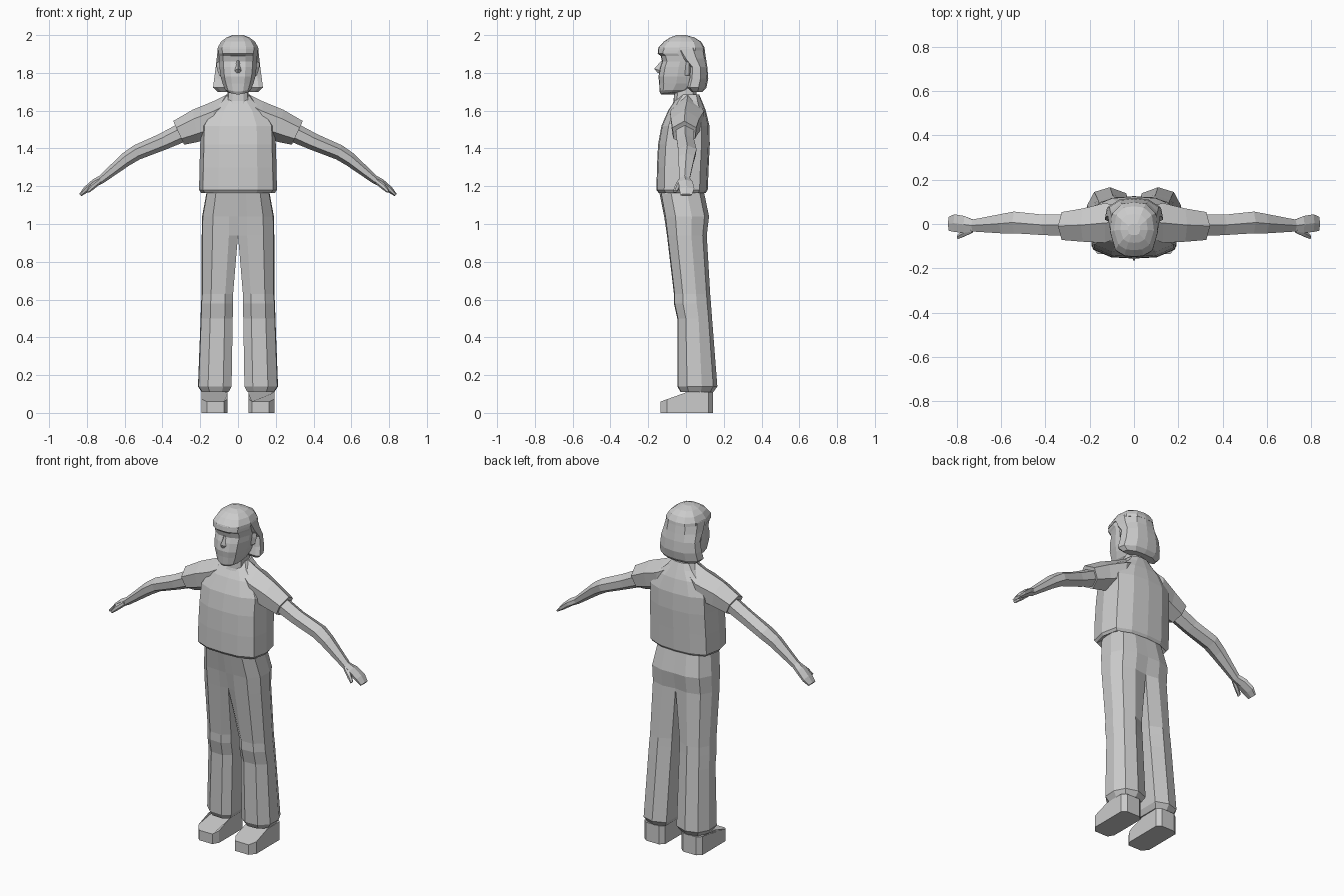
import bpy, bmesh

grey = bpy.data.materials.new("plain grey")
grey.diffuse_color = (0.6, 0.6, 0.6, 1)


def loft(name, rings, closed=True):
    """Skin a list of point rings on the +x side, cap the ends, mirror across x."""
    bm = bmesh.new()
    rows = [[bm.verts.new(p) for p in r] for r in rings]
    n = len(rows[0])
    for a, b in zip(rows, rows[1:]):
        for i in range(n if closed else n - 1):
            j = (i + 1) % n
            bm.faces.new((a[i], a[j], b[j], b[i]))
    bm.faces.new(rows[0][::-1])
    bm.faces.new(rows[-1])
    # no inner wall on the mirror plane
    inner = [f for f in bm.faces if all(abs(v.co.x) < 1e-4 for v in f.verts)]
    bmesh.ops.delete(bm, geom=inner, context='FACES')
    bmesh.ops.remove_doubles(bm, verts=bm.verts, dist=1e-4)
    bmesh.ops.recalc_face_normals(bm, faces=bm.faces)
    # make sure the half shell faces outward
    c = sum((f.normal.dot(f.calc_center_median() - rings_center(rings)) * f.calc_area()
             for f in bm.faces))
    if c < 0:
        bmesh.ops.reverse_faces(bm, faces=bm.faces)
    me = bpy.data.meshes.new(name)
    bm.to_mesh(me)
    bm.free()
    me.materials.append(grey)
    ob = bpy.data.objects.new(name, me)
    bpy.context.collection.objects.link(ob)
    m = ob.modifiers.new("mirror", 'MIRROR')
    m.use_clip = True
    return ob


def rings_center(rings):
    from mathutils import Vector
    pts = [Vector(p) for r in rings for p in r]
    return sum(pts, Vector()) / len(pts)


BODY = [(0, 0), (.5, .02), (.9, .15), (1, .48), (.9, .84), (.5, .97), (0, 1)]


def half_ring(z, w, y0, y1, tilt=0, prof=BODY):
    """Half cross-section from front centre round to back centre."""
    return [(fx * w, y0 + (y1 - y0) * fy, z + tilt * (fx - .5)) for fx, fy in prof]


def limb_ring(xt, zt, xb, zb, y0, y1):
    """Six-sided section between a top point and a bottom point."""
    prof = [(1, .5), (.72, .0), (.25, .05), (0, .5), (.25, .95), (.72, 1)]
    return [(xb + (xt - xb) * u, y0 + (y1 - y0) * v, zb + (zt - zb) * u) for u, v in prof]


# shirt body
loft("shirt_body", [half_ring(*r) for r in [
    (1.185, .165, -.135, .10), (1.165, .195, -.145, .105), (1.18, .206, -.156, .115),
    (1.30, .204, -.154, .12), (1.42, .20, -.148, .126), (1.52, .198, -.13, .124),
    (1.60, .15, -.095, .105), (1.65, .09, -.062, .085), (1.685, .062, -.03, .07)]], closed=False)

# sleeves, open-looking cuffs set inward
loft("sleeve", [limb_ring(*r) for r in [
    (.06, 1.685, .06, 1.50, -.055, .075), (.13, 1.65, .13, 1.46, -.085, .095),
    (.24, 1.605, .21, 1.435, -.08, .07), (.343, 1.545, .285, 1.42, -.072, .054),
    (.335, 1.53, .29, 1.435, -.058, .045)]])

# bare arms with hands
loft("arm", [limb_ring(*r) for r in [
    (.29, 1.545, .27, 1.44, -.055, .042), (.42, 1.475, .38, 1.395, -.05, .042),
    (.55, 1.417, .52, 1.342, -.042, .056), (.61, 1.375, .575, 1.31, -.042, .045),
    (.735, 1.255, .715, 1.215, -.034, .02), (.77, 1.235, .755, 1.195, -.04, .036),
    (.815, 1.195, .80, 1.165, -.036, .044), (.84, 1.16, .83, 1.147, -.03, .032)]])
loft("thumb", [limb_ring(*r) for r in [
    (.735, 1.245, .725, 1.215, -.04, -.015), (.775, 1.215, .762, 1.185, -.058, -.03),
    (.80, 1.18, .79, 1.165, -.068, -.048)]])


def leg_ring(z, x0, x1, y0, y1, c):
    """Leg section; c is how far the inner corners are cut back."""
    d, w = y1 - y0, x1 - x0
    return [(x0, y0 + c * d, z), (x0 + .25 * w, y0 + .02 * d, z), (x0 + .7 * w, y0 + .04 * d, z),
            (x1 - .02 * w, y0 + .26 * d, z), (x1, y0 + .62 * d, z), (x0 + .82 * w, y1 - .1 * d, z),
            (x0 + .42 * w, y1, z), (x0, y1 - c * d * .8, z)]


# trousers: shared hips that split into two legs
loft("trousers", [leg_ring(*r) for r in [
    (1.19, 0, .16, -.135, .09, 0), (1.16, 0, .168, -.14, .097, 0),
    (1.04, 0, .19, -.118, .122, .01), (.94, 0, .192, -.105, .11, .06),
    (.63, .026, .192, -.068, .128, .2), (.58, .026, .196, -.068, .132, .2),
    (.50, .028, .198, -.05, .138, .2), (.14, .034, .212, -.05, .166, .16),
    (.11, .05, .192, -.032, .145, .16)]])


# shoes: plan outline lofted from sole to sloping top
def shoe_ring(h, inset=0):
    plan = [(.055, -.10), (.075, -.135), (.165, -.135), (.192, -.10), (.192, 0),
            (.192, .12), (.165, .142), (.08, .142), (.055, .12), (.055, 0)]
    return [(x, y, 0 if h == 0 else .06 + .05 * min(1, max(0, (y + .135) / .14)))
            for x, y in plan]


loft("shoe", [shoe_ring(0), shoe_ring(1)])

# neck
loft("neck", [half_ring(*r) for r in [
    (1.60, .07, -.085, .06), (1.65, .058, -.066, .055), (1.74, .055, -.06, .055)]], closed=False)

# head, with a recessed eye band below the brow
FACE = [(0, 0), (.4, .015), (.78, .12), (1, .45), (.9, .8), (.5, .97), (0, 1)]
loft("head", [half_ring(*r, prof=FACE) for r in [
    (1.69, .05, -.132, -.02, .01), (1.705, .068, -.14, .02, .01), (1.745, .082, -.142, .06),
    (1.78, .092, -.146, .075), (1.83, .098, -.137, .08), (1.86, .10, -.126, .085),
    (1.89, .102, -.134, .085), (1.902, .104, -.15, .085), (1.93, .104, -.147, .085),
    (1.965, .085, -.118, .07)]], closed=False)

# nose
loft("nose", [[(0, -.13, 1.865), (.006, -.126, 1.865), (0, -.12, 1.865)],
              [(0, -.168, 1.822), (.02, -.135, 1.812), (0, -.12, 1.815)],
              [(0, -.15, 1.80), (.014, -.135, 1.80), (0, -.12, 1.80)]])

# ears
loft("ear", [[(.09, -.005, z), (.09 + w, .015, z + .004), (.09, .03, z)]
             for z, w in [(1.785, .012), (1.83, .024), (1.855, .022)]])

# hair: crown cap and the bob hanging behind the ears
loft("hair_crown", [half_ring(*r, prof=FACE) for r in [
    (1.918, .108, -.148, .10), (1.935, .107, -.145, .098), (1.965, .09, -.118, .08),
    (1.987, .062, -.085, .045), (2.0, .028, -.05, .0)]], closed=False)
BOB = [(0, .1), (.82, 0), (1, .12), (.94, .58), (.52, .93), (0, 1)]
loft("hair_bob", [half_ring(*r, prof=BOB) for r in [
    (1.70, .108, .03, .088), (1.722, .132, .008, .108), (1.77, .126, .02, .118),
    (1.83, .118, .025, .113), (1.875, .113, -.015, .106), (1.93, .107, -.05, .098),
    (1.96, .088, -.05, .08)]])
